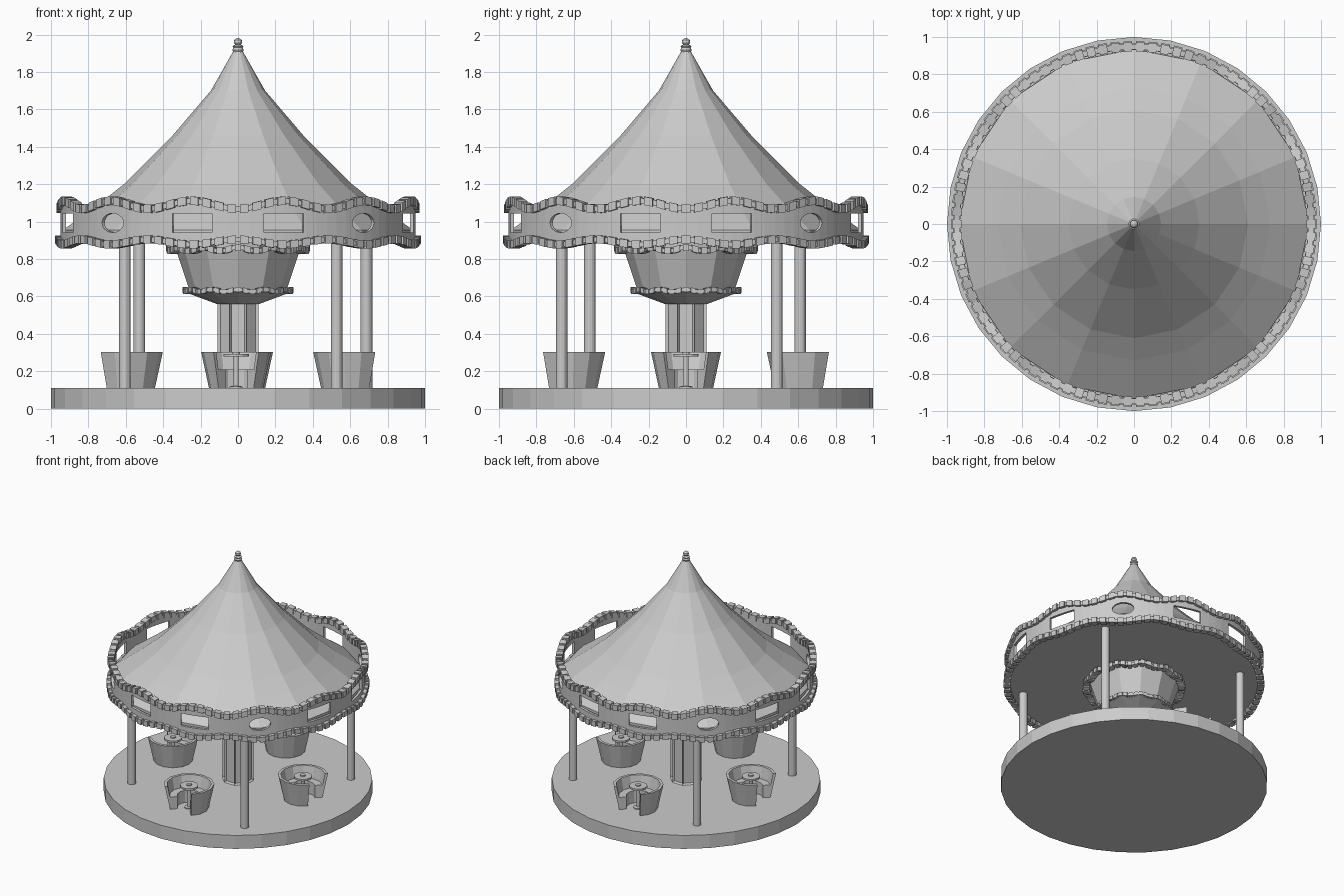
import bpy, bmesh, math
from mathutils import Matrix

if "Cube" in bpy.data.objects:
    bpy.data.objects.remove(bpy.data.objects["Cube"])
TAU = 2 * math.pi

grey = bpy.data.materials.new("light grey")
grey.diffuse_color = (0.6, 0.6, 0.6, 1)
grey.use_nodes = True
grey.node_tree.nodes["Principled BSDF"].inputs["Base Color"].default_value = grey.diffuse_color


def finish(name, bm):
    bmesh.ops.remove_doubles(bm, verts=bm.verts, dist=1e-5)
    bmesh.ops.recalc_face_normals(bm, faces=bm.faces)
    me = bpy.data.meshes.new(name)
    bm.to_mesh(me)
    bm.free()
    me.materials.append(grey)
    ob = bpy.data.objects.new(name, me)
    bpy.context.collection.objects.link(ob)
    return ob


def sweep(bm, profile, segs, a0=0.0, a1=TAU, at=(0, 0), wave=None):
    """Turn a closed (radius, z) profile about a vertical axis, full or partial."""
    full = abs(a1 - a0 - TAU) < 1e-6
    rows = []
    for i in range(segs if full else segs + 1):
        a = a0 + (a1 - a0) * i / segs
        dz = wave(a) if wave else 0
        rows.append([bm.verts.new((at[0] + r * math.cos(a), at[1] + r * math.sin(a), z + dz))
                     for r, z in profile])
    n = len(profile)
    for i in range(segs):
        p, q = rows[i], rows[(i + 1) % len(rows)]
        for j in range(n):
            k = (j + 1) % n
            if profile[j][0] == 0 and profile[k][0] == 0:
                continue
            bm.faces.new((p[j], q[j], q[k], p[k]))
    if not full:
        bm.faces.new(rows[0])
        bm.faces.new(rows[-1])


def lathe(name, profile, segs, *args, **kw):
    bm = bmesh.new()
    sweep(bm, profile, segs, *args, **kw)
    return finish(name, bm)


def rect(r0, r1, z0, z1):
    return [(r0, z0), (r1, z0), (r1, z1), (r0, z1)]


def block_trim(name, r0, r1, z0, z1, count, wave):
    """Wavy ring carrying a row of small blocks."""
    bm = bmesh.new()
    m = (r1 - r0) * 0.2
    h = (z1 - z0) * 0.17
    sweep(bm, rect(r0 + m, r1 - m, z0 + h, z1 - h), 96, wave=wave)
    for i in range(count):
        a = TAU * i / count
        w = TAU / count * 0.34
        sweep(bm, rect(r0, r1, z0, z1), 1, a - w, a + w, wave=wave)
    return finish(name, bm)


# platform
lathe("platform", [(0, 0), (1, 0), (1, 0.11), (0, 0.11)], 32)

# centre column with recessed panels
column = bmesh.new()
sweep(column, [(0, 0.11), (0.12, 0.11), (0.12, 0.57), (0, 0.57)], 8, math.pi / 8, math.pi / 8 + TAU)
bmesh.ops.remove_doubles(column, verts=column.verts, dist=1e-5)
bmesh.ops.recalc_face_normals(column, faces=column.faces)
sides = [f for f in column.faces if abs(f.normal.z) < 0.1]
bmesh.ops.inset_individual(column, faces=sides, thickness=0.014, depth=-0.014)
finish("centre_column", column)

# funnel under the canopy and its trims
lathe("funnel", [(0, 0.56), (0.115, 0.56), (0.29, 0.625), (0.29, 0.637), (0.262, 0.64),
                 (0.335, 0.86), (0.34, 0.91), (0, 0.91)], 12)
block_trim("funnel_lower_trim", 0.27, 0.298, 0.617, 0.645, 48, lambda a: 0.006 * math.cos(12 * a))
block_trim("funnel_upper_trim", 0.335, 0.385, 0.835, 0.87, 48, lambda a: 0.01 * math.cos(12 * a))

# poles
for i, (x, y) in enumerate([(0.527, -0.665), (0.687, 0.485), (-0.527, 0.61), (-0.605, -0.515)]):
    lathe(f"pole_{i + 1}", [(0, 0.1), (0.031, 0.1), (0.031, 0.92), (0, 0.92)], 16, at=(x, y))

# tented roof with flat underside
lathe("roof", [(0, 0.9), (0.935, 0.9), (0.935, 0.955), (0.73, 1.105), (0.61, 1.2), (0.35, 1.46),
               (0.145, 1.7), (0.02, 1.92), (0, 1.92)], 16)
lathe("ceiling", [(0, 0.895), (0.935, 0.895), (0.935, 0.925), (0, 0.925)], 48)

# finial
lathe("finial", [(0, 1.9), (0.026, 1.905), (0.03, 1.918), (0.024, 1.93), (0.03, 1.938), (0.016, 1.946),
                 (0.022, 1.956), (0.02, 1.97), (0.01, 1.979), (0, 1.981)], 12)


# fascia band with window openings
def top_wave(a):
    return -0.022 * math.cos(12 * a)


def low_wave(a):
    return 0.014 * math.cos(12 * a)


bm = bmesh.new()
rows = []
for i in range(96):
    a = TAU * i / 96
    rows.append([bm.verts.new((r * math.cos(a), r * math.sin(a), z)) for r, z in
                 rect(0.93, 0.95, 0.9 + low_wave(a), 1.09 + top_wave(a))[:2] +
                 [(0.95, 1.09 + top_wave(a)), (0.93, 1.09 + top_wave(a))]])
for i in range(96):
    p, q = rows[i], rows[(i + 1) % 96]
    for j in range(4):
        k = (j + 1) % 4
        bm.faces.new((p[j], q[j], q[k], p[k]))
fascia = finish("fascia", bm)

bm = bmesh.new()
for i in range(12):
    turn = Matrix.Rotation(math.radians(15 + 30 * i), 4, 'Z') @ Matrix.Translation((0.94, 0, 0.993))
    if i % 3 == 1:
        shape = Matrix.Diagonal((0.2, 0.082, 0.051, 1)) @ Matrix.Rotation(math.pi / 2, 4, 'Y')
        bmesh.ops.create_cone(bm, cap_ends=True, segments=20, radius1=1, radius2=1, depth=1,
                              matrix=turn @ shape)
    else:
        bmesh.ops.create_cube(bm, size=1, matrix=turn @ Matrix.Diagonal((0.2, 0.22, 0.102, 1)))
cutter = finish("window_cutter", bm)
cutter.hide_render = True
cutter.hide_viewport = True
cut = fascia.modifiers.new("windows", 'BOOLEAN')
cut.operation = 'DIFFERENCE'
cut.solver = 'EXACT'
cut.object = cutter

# crenellated trims above and below the band
block_trim("fascia_upper_trim", 0.922, 0.972, 1.067, 1.112, 90, top_wave)
block_trim("fascia_lower_trim", 0.928, 0.978, 0.87, 0.912, 90, low_wave)

# four cup seats, each open towards the outside
for i, (x, y) in enumerate([(0.59, 0), (0, 0.62), (-0.59, 0), (-0.01, -0.62)]):
    face = i * math.pi / 2
    a0, a1 = face + math.radians(40), face + math.radians(320)
    lathe(f"cup_{i + 1}", [(0.145, 0.105), (0.188, 0.303), (0.166, 0.303), (0.125, 0.105)], 10, a0, a1, at=(x, y))
    lathe(f"cup_seat_{i + 1}", [(0.09, 0.105), (0.13, 0.105), (0.155, 0.21), (0.09, 0.21)], 10, a0, a1, at=(x, y))
    lathe(f"cup_wheel_{i + 1}", [(0, 0.105), (0.035, 0.105), (0.035, 0.118), (0.014, 0.122), (0.014, 0.278),
                                 (0.068, 0.278), (0.068, 0.293), (0.02, 0.293), (0.02, 0.302), (0, 0.302)],
          12, at=(x, y))
